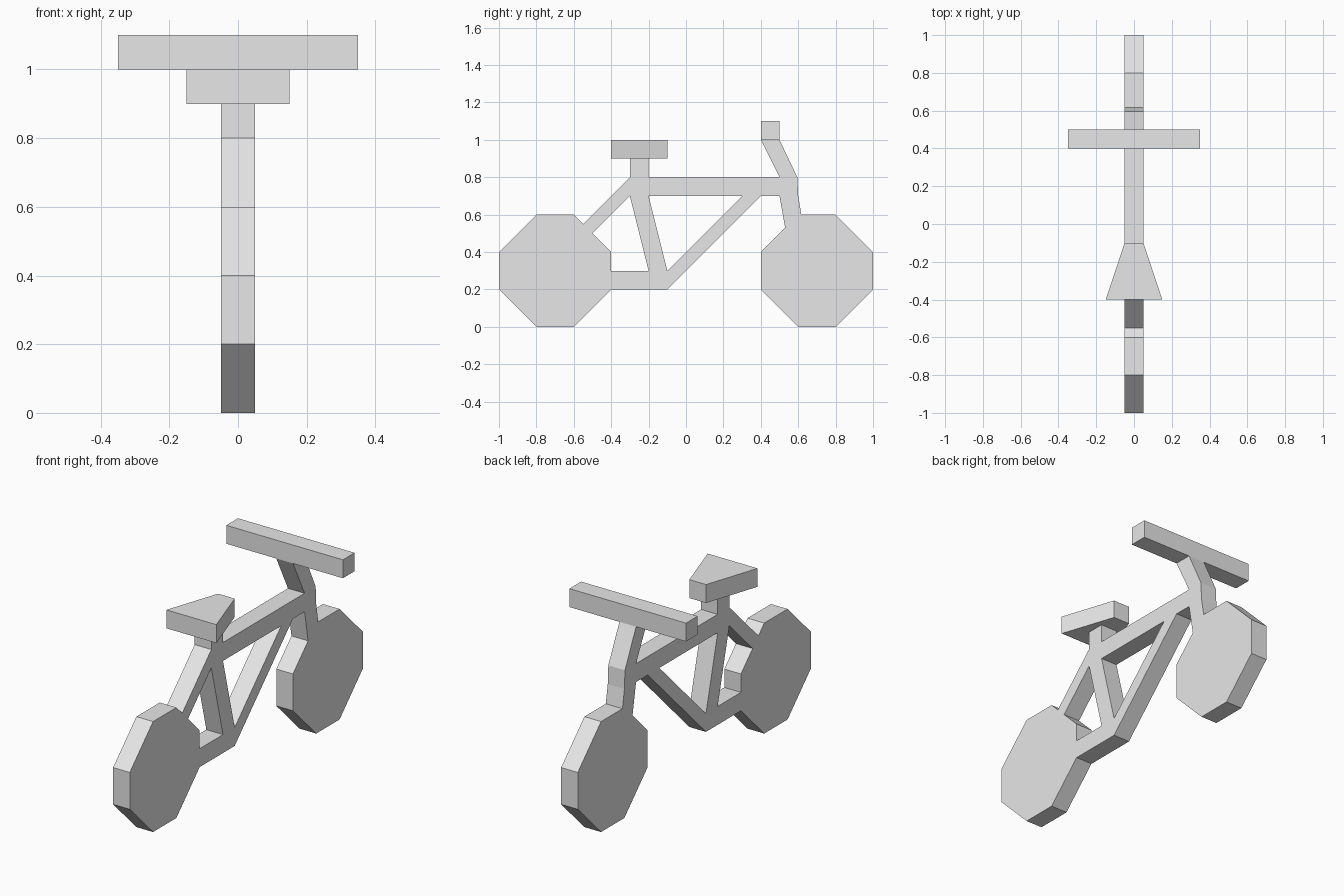
import bpy
import bmesh

cube = bpy.data.objects.get("Cube")
if cube:
    bpy.data.objects.remove(cube, do_unlink=True)

grey = bpy.data.materials.new("plain grey")
grey.use_nodes = True
grey.diffuse_color = (0.8, 0.8, 0.8, 1)
grey.node_tree.nodes["Principled BSDF"].inputs["Base Color"].default_value = (0.8, 0.8, 0.8, 1)

HALF = 0.05  # half thickness of frame and wheels


def extruded(name, polygons, place, depth):
    """Join flat polygons at their shared corners and extrude them into one solid."""
    bm = bmesh.new()
    corners = {}
    for polygon in polygons:
        for p in polygon:
            if p not in corners:
                corners[p] = bm.verts.new(place(*p))
        bm.faces.new([corners[p] for p in polygon])
    bmesh.ops.recalc_face_normals(bm, faces=bm.faces)
    result = bmesh.ops.extrude_face_region(bm, geom=bm.faces[:], use_keep_orig=True)
    moved = [g for g in result["geom"] if isinstance(g, bmesh.types.BMVert)]
    bmesh.ops.translate(bm, verts=moved, vec=depth)
    bmesh.ops.recalc_face_normals(bm, faces=bm.faces)
    mesh = bpy.data.meshes.new(name)
    bm.to_mesh(mesh)
    bm.free()
    mesh.materials.append(grey)
    obj = bpy.data.objects.new(name, mesh)
    bpy.context.collection.objects.link(obj)
    return obj


def side(name, polygons, half=HALF):
    """Side profile in (y, z), extruded across the width."""
    return extruded(name, polygons, lambda y, z: (-half, y, z), (2 * half, 0, 0))


# Shared frame joints
seat_top, seat_low = (-0.3, 0.8), (-0.3, 0.7)
post_top, post_low = (-0.2, 0.8), (-0.2, 0.7)
head_top, head_low = (0.5, 0.8), (0.5, 0.7)
down_back, down_front = (0.3, 0.7), (0.4, 0.7)
crank_back, crank_top, crank_low = (-0.2, 0.3), (-0.1, 0.3), (-0.1, 0.2)
fork_top, fork_mid = (0.595, 0.8), (0.6, 0.7)

top_tube = [seat_top, post_top, head_top, head_low, down_front, down_back, post_low, seat_low]
seat_post = [seat_top, (-0.3, 0.9), (-0.2, 0.9), post_top]
seat_stay = [seat_top, seat_low, (-0.5, 0.5), (-0.55, 0.55)]
seat_tube = [seat_low, post_low, crank_top, crank_back]
down_tube = [down_back, down_front, crank_low, crank_top]
chain_stay = [(-0.4, 0.2), crank_low, crank_top, crank_back, (-0.4, 0.3)]
stem = [(0.4, 1.0), (0.5, 1.0), fork_top, head_top]
head_tube = [head_top, fork_top, fork_mid, head_low]
fork = [head_low, fork_mid, (0.617, 0.6), (0.6, 0.6), (0.53, 0.53)]
side("frame", [top_tube, seat_post, seat_stay, seat_tube, down_tube,
               chain_stay, stem, head_tube, fork])

# Eight-sided wheels
octagon = [(-0.1, 0), (0.1, 0), (0.3, 0.2), (0.3, 0.4),
           (0.1, 0.6), (-0.1, 0.6), (-0.3, 0.4), (-0.3, 0.2)]
for name, centre in (("rear_wheel", -0.7), ("front_wheel", 0.7)):
    side(name, [[(y + centre, z) for y, z in octagon]])

# Handlebar: a long square bar
side("handlebar", [[(0.4, 1.0), (0.5, 1.0), (0.5, 1.1), (0.4, 1.1)]], 0.35)

# Saddle: a wedge that narrows towards the handlebar
saddle = [(-0.15, -0.4), (0.15, -0.4), (0.05, -0.1), (-0.05, -0.1)]
extruded("saddle", [saddle], lambda x, y: (x, y, 0.9), (0, 0, 0.1))
